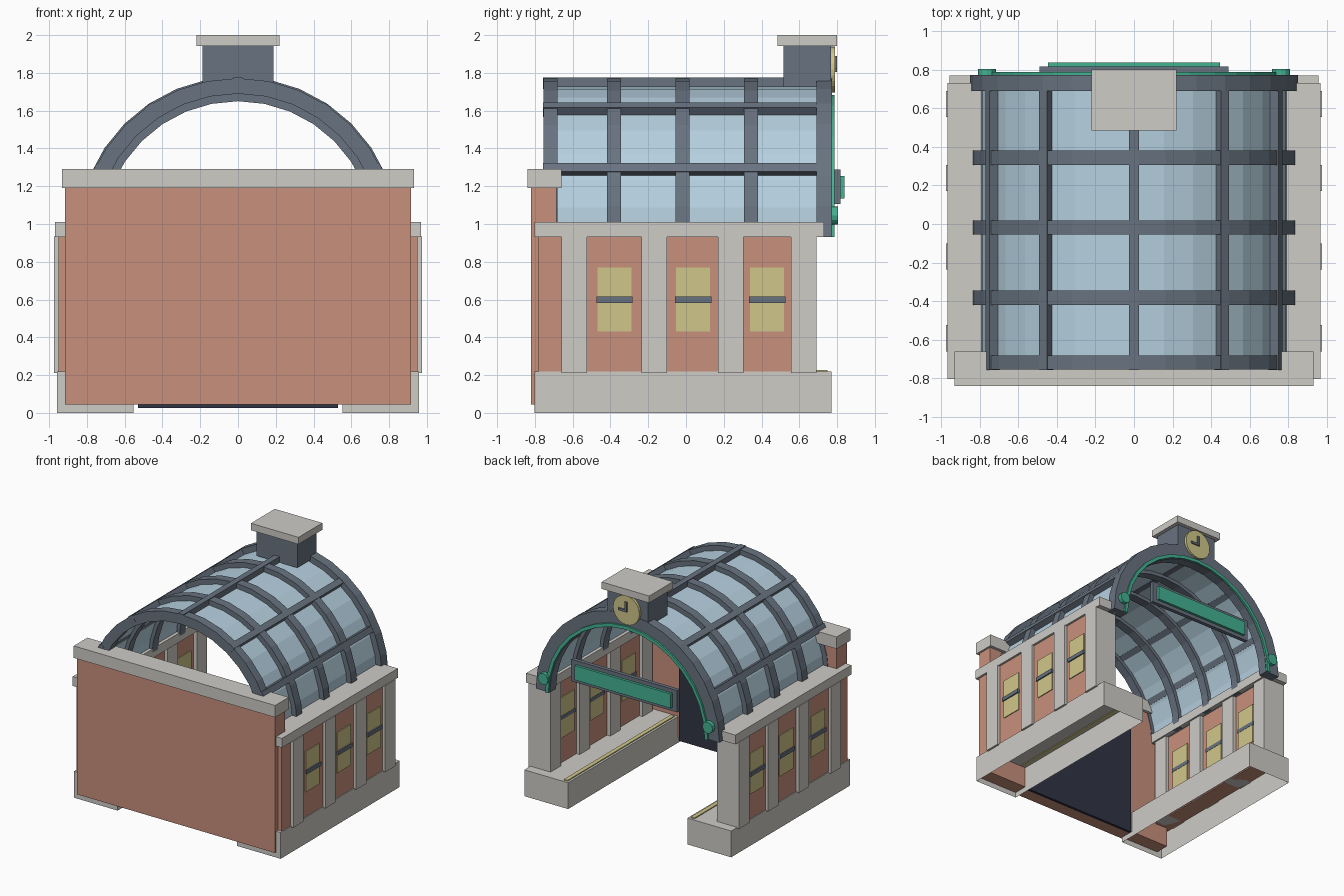
import bpy, bmesh, math
from mathutils import Matrix

cube = bpy.data.objects.get("Cube")
if cube:
    bpy.data.objects.remove(cube, do_unlink=True)


def material(name, rgb):
    """Flat material from an sRGB colour."""
    col = [((c / 255 + 0.055) / 1.055) ** 2.4 for c in rgb] + [1.0]
    m = bpy.data.materials.new(name)
    m.use_nodes = True
    m.diffuse_color = col
    bsdf = next(n for n in m.node_tree.nodes if n.type == 'BSDF_PRINCIPLED')
    bsdf.inputs["Base Color"].default_value = col
    return m


BRICK = material("brick", (200, 144, 124))
STONE = material("pale stone", (206, 204, 198))
STEEL = material("slate steel", (104, 115, 128))
GLASS = material("pale blue glass", (182, 209, 224))
YELLOW = material("lamp yellow", (208, 198, 138))
TEAL = material("teal", (68, 178, 146))
NAVY = material("dark navy", (48, 52, 68))


def finish(name, bm, mat):
    bmesh.ops.recalc_face_normals(bm, faces=bm.faces)
    me = bpy.data.meshes.new(name)
    bm.to_mesh(me)
    bm.free()
    me.materials.append(mat)
    ob = bpy.data.objects.new(name, me)
    bpy.context.collection.objects.link(ob)
    return ob


def box(name, x, y, z, mat, open_bottom=False):
    """Box from (low, high) ranges on each axis."""
    bm = bmesh.new()
    bmesh.ops.create_cube(bm, size=1)
    for v in bm.verts:
        v.co = [r[0] if c < 0 else r[1] for c, r in zip(v.co, (x, y, z))]
    ob_normals = bm.faces
    bmesh.ops.recalc_face_normals(bm, faces=ob_normals)
    if open_bottom:
        low = [f for f in bm.faces if f.normal.z < -0.9]
        bmesh.ops.delete(bm, geom=low, context='FACES_ONLY')
    return finish(name, bm, mat)


def pair(name, x, y, z, mat, **kw):
    """Box on the left side and its mirror on the right."""
    box("left_" + name, x, y, z, mat, **kw)
    box("right_" + name, (-x[1], -x[0]), y, z, mat, **kw)


ARCH_Z = 0.93
SEGMENTS = 16


def arch(name, inner, outer, y, mat):
    """Half ring swept along y."""
    bm = bmesh.new()
    rings = []
    for i in range(SEGMENTS + 1):
        a = math.pi * i / SEGMENTS
        rings.append([bm.verts.new((r * math.cos(a), yy, ARCH_Z + r * math.sin(a)))
                      for r, yy in ((inner, y[0]), (outer, y[0]), (outer, y[1]), (inner, y[1]))])
    for a, b in zip(rings, rings[1:]):
        for k in range(4):
            n = (k + 1) % 4
            bm.faces.new((a[k], a[n], b[n], b[k]))
    bm.faces.new(rings[0])
    bm.faces.new(rings[-1])
    return finish(name, bm, mat)


def disc(name, x, z, radius, y, mat, sides=24):
    """Short cylinder facing the back."""
    bm = bmesh.new()
    bmesh.ops.create_cone(bm, cap_ends=True, segments=sides, radius1=radius,
                          radius2=radius, depth=y[1] - y[0])
    bmesh.ops.transform(bm, verts=bm.verts, matrix=Matrix.Translation(
        (x, (y[0] + y[1]) / 2, z)) @ Matrix.Rotation(math.pi / 2, 4, 'X'))
    return finish(name, bm, mat)


# Front wall, coping and tunnel panel
box("front_wall", (-0.915, 0.915), (-0.82, -0.685), (0.045, 1.2), BRICK)
box("front_wall_coping", (-0.932, 0.932), (-0.84, -0.66), (1.19, 1.29), STONE)
box("tunnel_panel", (-0.53, 0.53), (-0.69, -0.667), (0.027, 1.15), NAVY)

# Platforms with edge strips
pair("platform", (0.552, 0.957), (-0.803, 0.77), (0, 0.22), STONE, open_bottom=True)
pair("platform_edge_strip", (0.57, 0.605), (-0.665, 0.75), (0.215, 0.228), YELLOW)

# Side walls, cornices, pillars
pair("side_wall", (0.8, 0.95), (-0.78, 0.62), (0.21, 0.94), BRICK)
pair("cornice", (0.755, 0.968), (-0.803, 0.73), (0.932, 1.01), STONE)
for i, (y0, y1) in enumerate(((-0.66, -0.525), (-0.235, -0.1), (0.17, 0.305), (0.555, 0.69))):
    pair(f"pillar_{i + 1}", (0.77, 0.974), (y0, y1), (0.21, 0.935), STONE)

# Windows with crossbars
for i, y in enumerate((-0.378, 0.038, 0.43)):
    pair(f"window_{i + 1}", (0.793, 0.957), (y - 0.09, y + 0.09), (0.43, 0.77), YELLOW)
    pair(f"window_bar_{i + 1}", (0.791, 0.968), (y - 0.096, y + 0.096), (0.583, 0.615), STEEL)

# Barrel roof glass and ribs
arch("roof_glass", 0.79, 0.8, (-0.75, 0.72), GLASS)
for i, y in enumerate((-0.718, -0.382, -0.018, 0.343)):
    arch(f"roof_rib_{i + 1}", 0.76, 0.842, (y - 0.037, y + 0.037), STEEL)
arch("back_arch", 0.72, 0.85, (0.69, 0.772), STEEL)
arch("arch_trim", 0.724, 0.752, (0.765, 0.787), TEAL)

# Purlins along the roof
for i, deg in enumerate((-64, -34, 0, 34, 64)):
    purlin = box(f"purlin_{i + 1}", (-0.025, 0.025), (-0.757, 0.72), (0.785, 0.845), STEEL)
    purlin.data.transform(Matrix.Translation((0, 0, ARCH_Z))
                          @ Matrix.Rotation(math.radians(deg), 4, 'Y'))

# Rosettes at the feet of the trim
for side, s in (("left", 1), ("right", -1)):
    disc(side + "_rosette", s * 0.762, 1.045, 0.047, (0.765, 0.805), TEAL, 12)

# Hanging sign board
box("sign_frame", (-0.49, 0.49), (0.785, 0.817), (1.105, 1.288), STEEL)
box("sign_face", (-0.445, 0.445), (0.81, 0.838), (1.135, 1.255), TEAL)

# Clock tower
box("clock_tower", (-0.188, 0.188), (0.515, 0.768), (1.725, 1.945), STEEL)
box("clock_tower_cap", (-0.22, 0.22), (0.485, 0.8), (1.942, 2.0), STONE)
disc("clock_face", 0, 1.818, 0.122, (0.76, 0.79), YELLOW)
box("clock_minute_hand", (-0.01, 0.01), (0.785, 0.8), (1.805, 1.89), STEEL)
box("clock_hour_hand", (-0.01, 0.07), (0.785, 0.799), (1.805, 1.825), STEEL)
